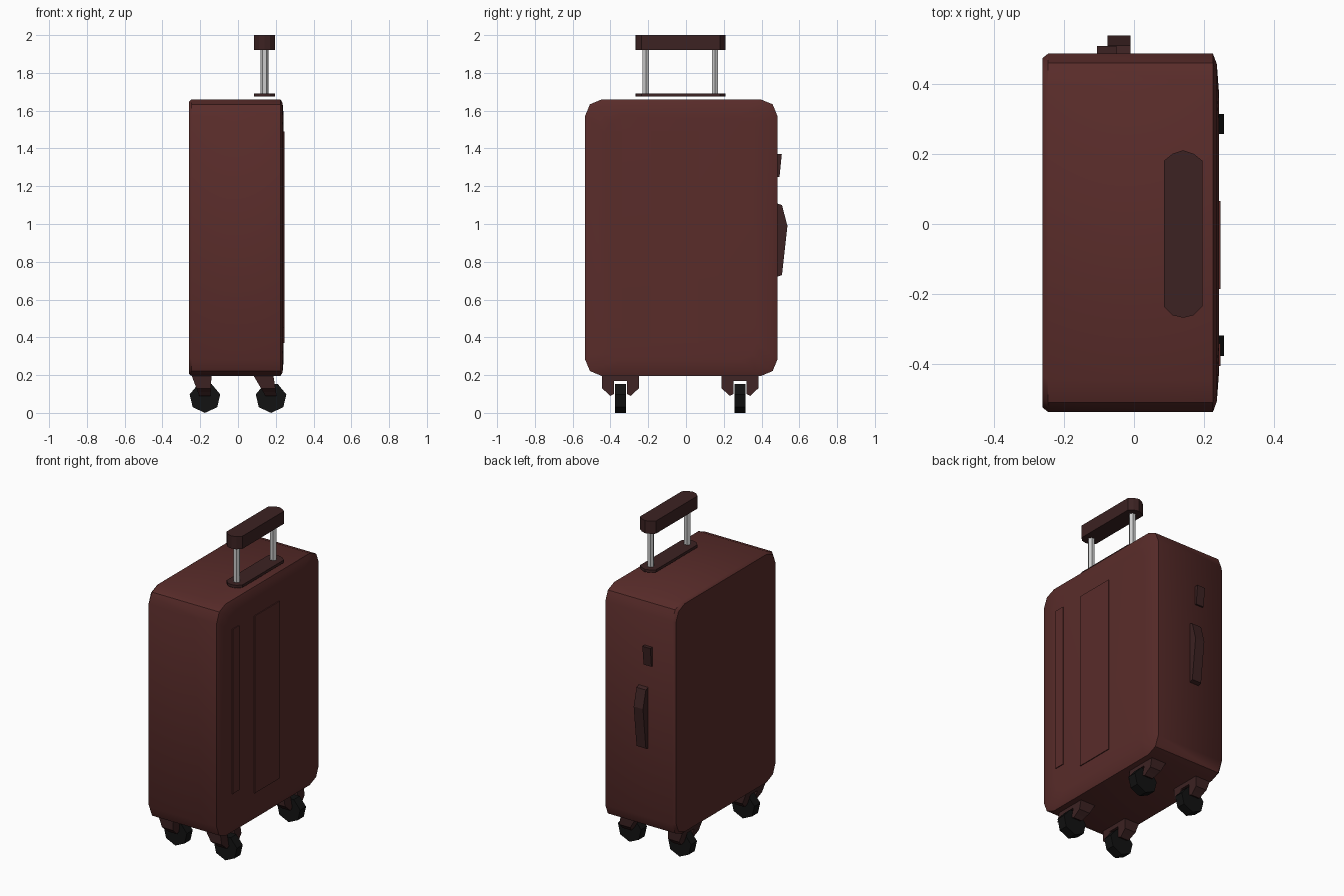
import bpy, bmesh, math
from mathutils import Matrix

if "Cube" in bpy.data.objects:
    bpy.data.objects.remove(bpy.data.objects["Cube"])


def material(name, rgb):
    m = bpy.data.materials.new(name)
    m.diffuse_color = (*rgb, 1)
    m.use_nodes = True
    m.node_tree.nodes["Principled BSDF"].inputs["Base Color"].default_value = m.diffuse_color
    return m


SHELL = material("maroon_shell", (0.10, 0.025, 0.023))
TRIM = material("dark_maroon_trim", (0.045, 0.016, 0.016))
RUBBER = material("black_rubber", (0.006, 0.006, 0.006))


def loft(name, rings, mat=None, smooth=None):
    """Skin a list of equal-length point rings and cap both ends."""
    bm = bmesh.new()
    vs = [[bm.verts.new(p) for p in ring] for ring in rings]
    n = len(rings[0])
    for a, b in zip(vs, vs[1:]):
        for i in range(n):
            j = (i + 1) % n
            bm.faces.new((a[i], a[j], b[j], b[i]))
    bm.faces.new(vs[0][::-1])
    bm.faces.new(vs[-1])
    bmesh.ops.recalc_face_normals(bm, faces=bm.faces)
    me = bpy.data.meshes.new(name)
    bm.to_mesh(me)
    bm.free()
    ob = bpy.data.objects.new(name, me)
    bpy.context.collection.objects.link(ob)
    if mat:
        me.materials.append(mat)
    if smooth:
        bpy.ops.object.select_all(action='DESELECT')
        ob.select_set(True)
        bpy.context.view_layer.objects.active = ob
        bpy.ops.object.shade_smooth_by_angle(angle=math.radians(smooth))
    return ob


def prism_x(name, profile, x0, x1, mat=None):
    return loft(name, [[(x, y, z) for y, z in profile] for x in (x0, x1)], mat)


def prism_z(name, outline, levels, mat=None):
    return loft(name, [[(x, y, z) for x, y in outline] for z in levels], mat)


def box(y0, y1, z0, z1):
    return [(y0, z0), (y1, z0), (y1, z1), (y0, z1)]


# Case body: rounded-corner outline lofted from back to bulged front panel
def outline(iy, iz):
    y0, y1, z0, z1 = -0.535 + iy, 0.485 - iy, 0.195 + iz, 1.66 - iz
    c = 0.09
    pts = []
    for cy, cz, a in ((y1 - c, z1 - c, 0), (y0 + c, z1 - c, 90),
                      (y0 + c, z0 + c, 180), (y1 - c, z0 + c, 270)):
        for s in (0, 45, 90):
            t = math.radians(a + s)
            pts.append((cy + c * math.cos(t), cz + c * math.sin(t)))
    return pts


layers = ((-0.26, 0.012, 0.012), (-0.245, 0, 0), (0.225, 0, 0),
          (0.236, 0.03, 0.02), (0.242, 0.11, 0.09))
loft("case_body", [[(x, y, z) for y, z in outline(iy, iz)] for x, iy, iz in layers],
     SHELL, 40)

# Shallow ribs on the panel
for y0, y1, z0, z1 in ((-0.405, -0.34, 0.45, 1.49), (-0.185, 0.065, 0.37, 1.49)):
    prism_x("panel_rib", box(y0, y1, z0, z1), 0.235, 0.247, SHELL)

# Pull handle: base plate, two poles and grip
long_oct = [(0.085, -0.235), (0.11, -0.26), (0.14, -0.267), (0.17, -0.26), (0.195, -0.235),
            (0.195, 0.18), (0.17, 0.2), (0.14, 0.21), (0.11, 0.2), (0.085, 0.18)]
prism_z("handle_base_plate", long_oct, (1.675, 1.692), TRIM)
prism_z("handle_grip", long_oct, (1.92, 2.0), TRIM)
for cy in (-0.213, 0.153):
    ring = [(0.14 + 0.021 * math.cos(i * math.pi / 3), cy + 0.019 * math.sin(i * math.pi / 3))
            for i in range(6)]
    prism_z("handle_pole", ring, (1.685, 1.93))

# Carry handle and lock on the +y side
prism_x("side_handle", [(0.48, 1.11), (0.508, 1.10), (0.537, 0.99), (0.508, 0.73), (0.48, 0.72)],
        -0.075, -0.01, TRIM)
prism_x("side_lock", [(0.48, 1.25), (0.495, 1.25), (0.507, 1.37), (0.48, 1.37)],
        -0.105, -0.05, TRIM)

# Casters: leaning fork and low-poly wheel
fork = [(-0.098, 0.21), (-0.098, 0.13), (-0.075, 0.11), (-0.055, 0.09), (-0.034, 0.1),
        (-0.034, 0.168), (0.034, 0.168), (0.034, 0.1), (0.055, 0.09), (0.075, 0.11),
        (0.098, 0.13), (0.098, 0.21)]
for wx, top_x in ((-0.175, -0.195), (0.175, 0.13)):
    for wy in (-0.347, 0.285):
        rings = []
        for s in (-1, 1):
            ring = []
            for y, z in fork:
                t = (z - 0.09) / 0.12
                ring.append((wx + (top_x - wx) * t + s * (0.03 + 0.025 * t), wy + y, z))
            rings.append(ring)
        loft("caster_fork", rings, TRIM)
        wheel = [(wx + 0.083 * math.cos(t), 0.08 + 0.08 * math.sin(t))
                 for t in (math.radians(-90 + i * 360 / 7) for i in range(7))]
        loft("caster_wheel", [[(x, wy + d, z) for x, z in wheel] for d in (-0.029, 0.029)], RUBBER)
